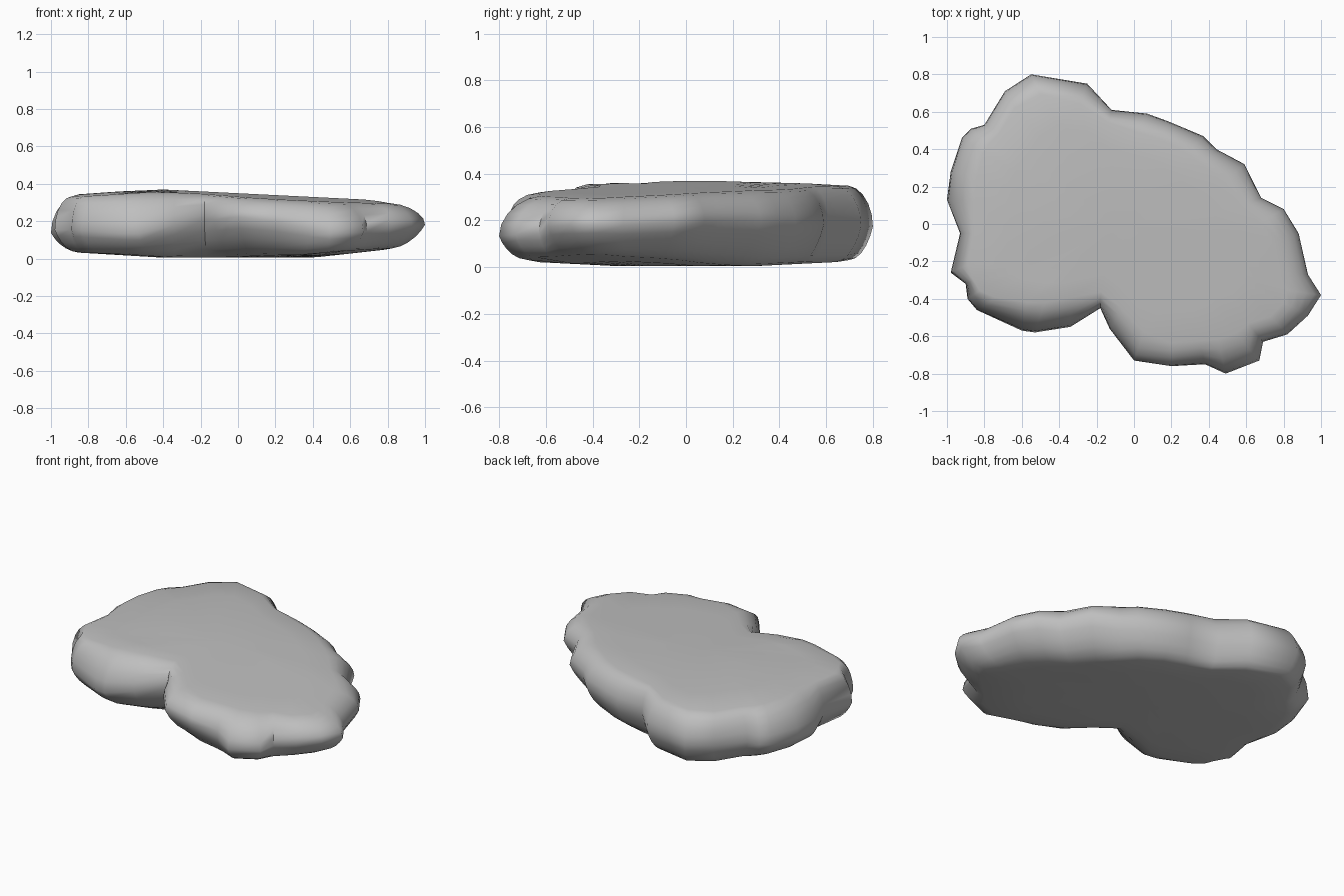
import bpy, bmesh, math
from mathutils import Vector

default_cube = bpy.data.objects.get("Cube")
if default_cube:
    bpy.data.objects.remove(default_cube, do_unlink=True)

CENTRE = Vector((-0.1, 0.0))
STEPS = 5

# Lobed plan outline of the slab, counter-clockwise from the pointed end
OUTLINE = [Vector(p) for p in (
    (1, -.38), (.93, -.27), (.88, -.05), (.8, .08), (.68, .14), (.59, .32),
    (.44, .4), (.37, .47), (.18, .55), (.07, .59), (-.12, .61), (-.25, .75),
    (-.55, .8), (-.69, .71), (-.8, .53), (-.87, .51), (-.92, .46), (-.98, .28),
    (-1, .13), (-.93, -.05), (-.98, -.26), (-.9, -.32), (-.89, -.4), (-.84, -.46),
    (-.6, -.57), (-.53, -.58), (-.34, -.55), (-.18, -.45), (-.13, -.56), (0, -.73),
    (.2, -.76), (.38, -.75), (.49, -.8), (.67, -.73), (.69, -.63), (.82, -.59),
    (.93, -.49))]
COUNT = len(OUTLINE)

# Rim shape round the slab: place, level of the widest line, undercut, upper rounding
RIM = [(Vector(place), Vector(shape)) for place, shape in (
    ((-.55, -.57), (.33, .16, .16)), ((-.15, -.5), (.6, .22, .13)),
    ((0, -.73), (.66, .26, .14)), ((.25, -.76), (.6, .18, .1)),
    ((.5, -.8), (.36, .09, .18)), ((.7, -.7), (.36, .09, .17)),
    ((.82, -.59), (.5, .12, .1)), ((1, -.38), (.5, .16, .17)),
    ((.7, .14), (.58, .19, .13)), ((0, .6), (.52, .12, .1)),
    ((-.5, .8), (.45, .07, .08)), ((-1, .15), (.33, .14, .14)),
    ((-.98, -.26), (.4, .1, .06)))]


def rim_shape(p):
    """Blend the rim settings of the nearest places."""
    total, weights = Vector((0, 0, 0)), 0
    for place, shape in RIM:
        weight = 1 / ((p - place).length_squared + .005) ** 2
        total += shape * weight
        weights += weight
    return total / weights


def top_height(p):
    """Gently domed upper face, falling towards the pointed end."""
    return (.372 - .05 * max(0, p.x + .45) - .07 * max(0, -.45 - p.x)
            - .035 * max(0, -p.y) - .05 * max(0, p.y - .3))


def bottom_height(p):
    """Almost flat underside, lifting at both ends."""
    return (.005 + .11 * max(0, p.x - .4) + .06 * max(0, -.4 - p.x)
            + .05 * max(0, abs(p.y) - .3))


def inward(i):
    """Inward direction, averaged over the neighbouring outline points."""
    total = Vector((0, 0))
    for k in (1, 2):
        edge = (OUTLINE[(i + k) % COUNT] - OUTLINE[i - k]).normalized()
        total += Vector((-edge.y, edge.x))
    toward = (CENTRE - OUTLINE[i]).normalized()
    return (total.normalized() + toward * .5).normalized()


INWARD = [inward(i) for i in range(COUNT)]
SHAPES = [rim_shape(p) for p in OUTLINE]


def ring(bm, turn, shrink=1.0):
    """Ring of the slab; turn goes from -1 (underside) over 0 (widest) to 1 (top)."""
    angle = abs(turn) * math.pi / 2
    inset, rise = 1 - math.cos(angle), math.sin(angle)
    if turn < 0:
        # The undercut is a flatter slope than the rounded upper rim
        inset = (inset + abs(turn)) / 2
    points = []
    for point, direction, (mid, under, upper) in zip(OUTLINE, INWARD, SHAPES):
        points.append(point + direction * inset * (upper if turn > 0 else under))
    verts = []
    for i, p in enumerate(points):
        # Soften the outline's small steps away from the widest line
        p = p.lerp((points[i - 1] + points[(i + 1) % COUNT]) / 2, inset * .4)
        p = CENTRE + (p - CENTRE) * shrink
        mid = SHAPES[i].x
        level = mid + (1 - mid) * rise if turn > 0 else mid * (1 - rise)
        low, high = bottom_height(p), top_height(p)
        verts.append(bm.verts.new((p.x, p.y, low + (high - low) * level)))
    return verts


# Stone slab: stacked rings from the underside, round the rim, to the top
bm = bmesh.new()
rings = [ring(bm, -1, .4), ring(bm, -1, .75)]
rings += [ring(bm, step / STEPS) for step in range(-STEPS, STEPS + 1)]
rings += [ring(bm, 1, .75), ring(bm, 1, .4)]
for lower, upper in zip(rings, rings[1:]):
    for i in range(COUNT):
        j = (i + 1) % COUNT
        bm.faces.new((lower[i], lower[j], upper[j], upper[i]))

# Close the middle of each face with a fan
for edge_ring, height in ((rings[0], bottom_height), (rings[-1], top_height)):
    hub = bm.verts.new((CENTRE.x, CENTRE.y, height(CENTRE)))
    for i in range(COUNT):
        bm.faces.new((edge_ring[i], edge_ring[(i + 1) % COUNT], hub))
bmesh.ops.recalc_face_normals(bm, faces=bm.faces[:])

mesh = bpy.data.meshes.new("stone_slab")
bm.to_mesh(mesh)
bm.free()
slab = bpy.data.objects.new("stone_slab", mesh)
bpy.context.collection.objects.link(slab)

# Single grey stone colour
stone = bpy.data.materials.new("stone_grey")
stone.use_nodes = True
colour = (.52, .52, .52, 1)
stone.diffuse_color = colour
stone.node_tree.nodes["Principled BSDF"].inputs["Base Color"].default_value = colour
mesh.materials.append(stone)

bpy.ops.object.select_all(action="DESELECT")
slab.select_set(True)
bpy.context.view_layer.objects.active = slab
bpy.ops.object.shade_smooth_by_angle(angle=math.radians(55))
